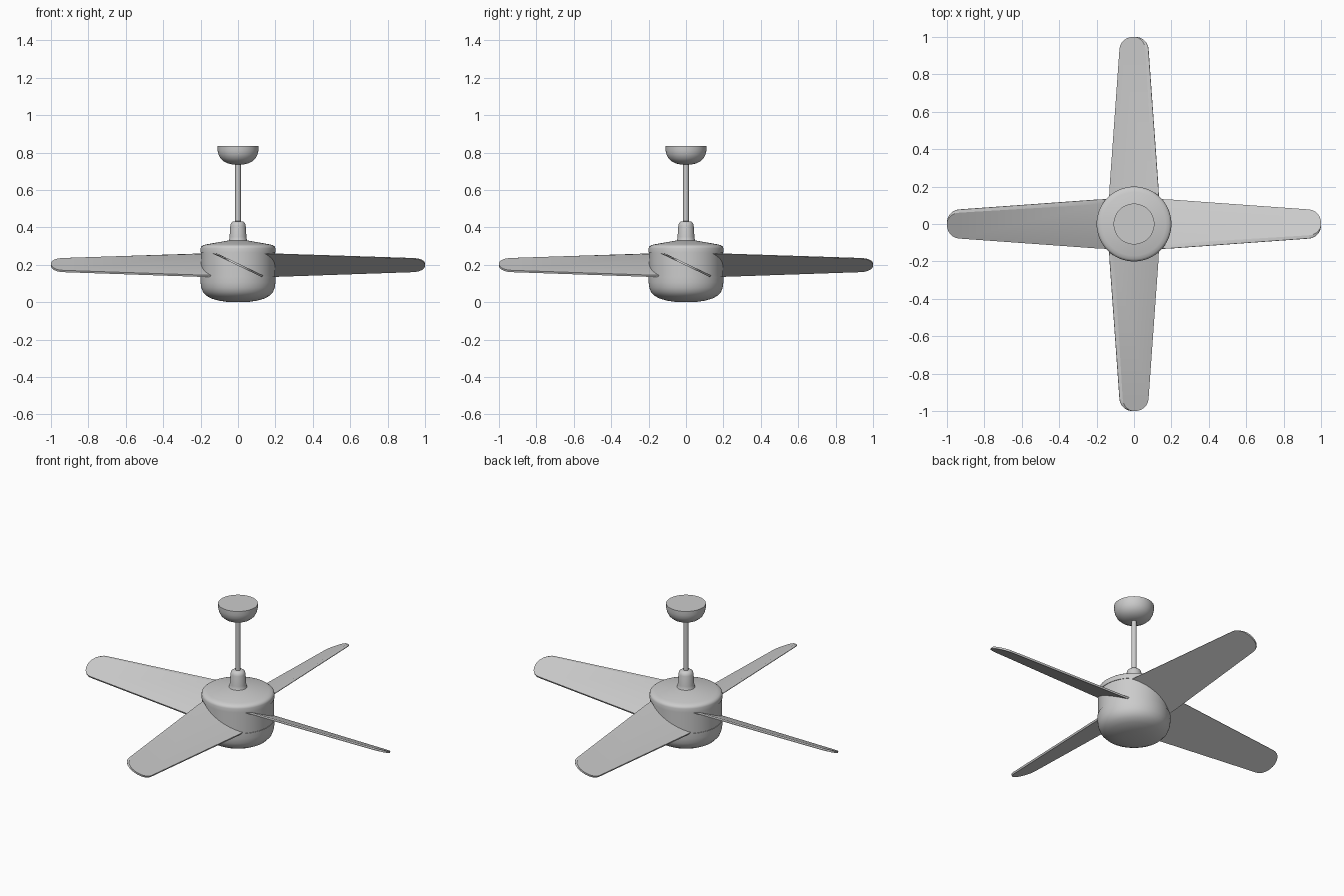
import bpy, bmesh, math
from mathutils import Matrix

cube = bpy.data.objects.get("Cube")
if cube:
    bpy.data.objects.remove(cube, do_unlink=True)

grey = bpy.data.materials.new("satin_grey")
grey.use_nodes = True
grey.diffuse_color = (0.6, 0.6, 0.6, 1)
grey.node_tree.nodes["Principled BSDF"].inputs["Base Color"].default_value = (0.6, 0.6, 0.6, 1)


def finish(bm, name, angle):
    bmesh.ops.recalc_face_normals(bm, faces=bm.faces)
    mesh = bpy.data.meshes.new(name)
    bm.to_mesh(mesh)
    bm.free()
    mesh.materials.append(grey)
    obj = bpy.data.objects.new(name, mesh)
    bpy.context.collection.objects.link(obj)
    bpy.ops.object.select_all(action="DESELECT")
    obj.select_set(True)
    bpy.context.view_layer.objects.active = obj
    bpy.ops.object.shade_smooth_by_angle(angle=math.radians(angle))
    return obj


def lathe(name, profile, steps=64):
    """Spin an (r, z) profile that starts and ends on the z axis."""
    bm = bmesh.new()
    verts = [bm.verts.new((r, 0, z)) for r, z in profile]
    edges = [bm.edges.new(pair) for pair in zip(verts, verts[1:])]
    bmesh.ops.spin(bm, geom=verts + edges, cent=(0, 0, 0), axis=(0, 0, 1),
                   angle=math.tau, steps=steps)
    bmesh.ops.remove_doubles(bm, verts=bm.verts, dist=0.0001)
    return finish(bm, name, 35)


# Motor housing: lower bowl, recessed middle drum and sloped top cap
lathe("lower_bowl", [(0, 0), (0.06, 0.002), (0.1, 0.008), (0.14, 0.019),
                     (0.168, 0.034), (0.187, 0.054), (0.196, 0.077),
                     (0.2, 0.105), (0.2, 0.137), (0, 0.137)])
lathe("motor_drum", [(0, 0.13), (0.197, 0.13), (0.197, 0.275), (0, 0.275)])
lathe("top_cap", [(0, 0.266), (0.2, 0.266), (0.2, 0.288), (0.197, 0.297),
                  (0.188, 0.304), (0.17, 0.309), (0.05, 0.33), (0, 0.33)])

# Hanging hardware
lathe("rod_collar", [(0, 0.32), (0.052, 0.325), (0.047, 0.335), (0.045, 0.35),
                     (0.041, 0.41), (0.037, 0.423), (0.027, 0.431),
                     (0.015, 0.433), (0, 0.433)], 48)
lathe("down_rod", [(0, 0.42), (0.015, 0.42), (0.015, 0.75), (0, 0.75)], 32)
lathe("ceiling_canopy", [(0, 0.735), (0.03, 0.736), (0.055, 0.742),
                         (0.077, 0.753), (0.094, 0.769), (0.104, 0.788),
                         (0.109, 0.81), (0.109, 0.835), (0, 0.835)])

# Blades: tapered planks with a rounded tip and a chamfered high edge
PITCH = math.radians(25.5)
STATIONS = [(0.05, 0.15), (0.2, 0.142), (0.93, 0.084), (0.95, 0.081),
            (0.97, 0.07), (0.985, 0.054), (0.995, 0.033), (1.0, 0.01)]


def blade(name, turn):
    bm = bmesh.new()
    rings = []
    for x, half in STATIONS:
        chamfer = 0.17 * half
        section = [(-half, -0.006), (-half, -0.003), (-half + chamfer, 0.005),
                   (half, 0.005), (half, -0.006)]
        rings.append([bm.verts.new((x, y, z)) for y, z in section])
    for a, b in zip(rings, rings[1:]):
        for i in range(len(a)):
            j = (i + 1) % len(a)
            bm.faces.new((a[i], a[j], b[j], b[i]))
    bm.faces.new(rings[0])
    bm.faces.new(rings[-1])
    place = (Matrix.Translation((0, 0, 0.202)) @ Matrix.Rotation(turn, 4, "Z")
             @ Matrix.Rotation(-PITCH, 4, "X"))
    bmesh.ops.transform(bm, matrix=place, verts=bm.verts)
    return finish(bm, name, 20)


for i, side in enumerate(("left", "back", "right", "front")):
    blade(side + "_blade", i * math.pi / 2)
